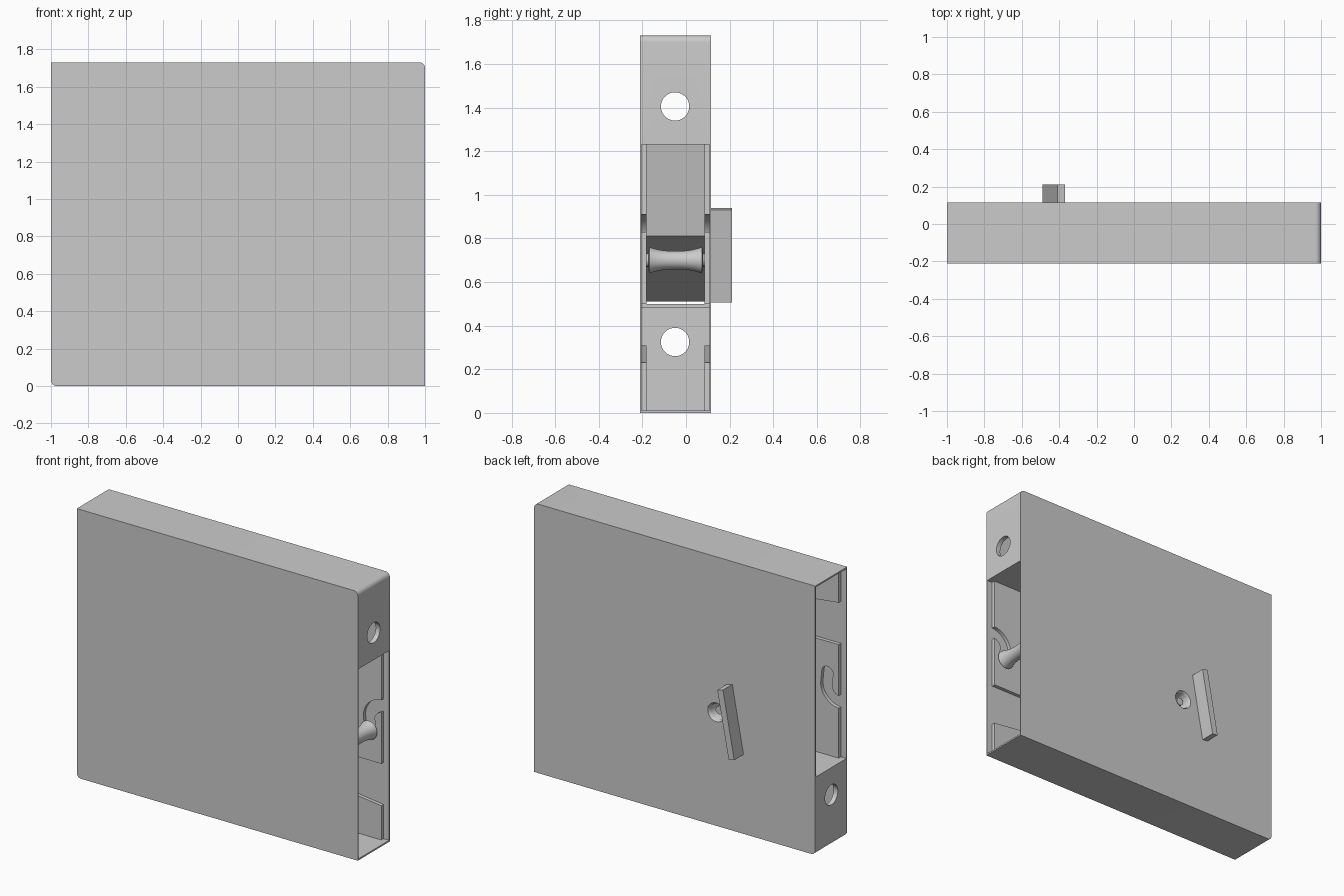
import bpy, bmesh, math
from mathutils import Matrix, Vector

cube = bpy.data.objects.get("Cube")
if cube:
    bpy.data.objects.remove(cube)

W, H = 1.0, 1.73            # half width, height
FRONT, BACK = -0.21, 0.115  # outer faces in y
SKIN, PAD = 0.007, 0.03     # cover and pad thickness
MID = (FRONT + BACK) / 2

gray = bpy.data.materials.new("plain_gray")
gray.use_nodes = True
color = (0.6, 0.6, 0.6, 1)
gray.diffuse_color = color
gray.node_tree.nodes["Principled BSDF"].inputs["Base Color"].default_value = color


def finish(name, bm):
    bmesh.ops.recalc_face_normals(bm, faces=bm.faces)
    mesh = bpy.data.meshes.new(name)
    bm.to_mesh(mesh)
    bm.free()
    mesh.materials.append(gray)
    obj = bpy.data.objects.new(name, mesh)
    bpy.context.collection.objects.link(obj)
    return obj


def prism(name, outline, y0, y1):
    """Extrude an x-z outline along y."""
    bm = bmesh.new()
    face = bm.faces.new([bm.verts.new((x, y0, z)) for x, z in outline])
    ext = bmesh.ops.extrude_face_region(bm, geom=[face])
    verts = [v for v in ext["geom"] if isinstance(v, bmesh.types.BMVert)]
    bmesh.ops.translate(bm, verts=verts, vec=(0, y1 - y0, 0))
    return finish(name, bm)


def rod(name, center, radius, length, axis, radius2=None):
    bm = bmesh.new()
    turn = Vector((0, 0, 1)).rotation_difference(Vector(axis)).to_matrix().to_4x4()
    bmesh.ops.create_cone(bm, cap_ends=True, segments=32, radius1=radius,
                          radius2=radius if radius2 is None else radius2, depth=length,
                          matrix=Matrix.Translation(center) @ turn)
    return finish(name, bm)


def cut(obj, cutter):
    mod = obj.modifiers.new("cut", "BOOLEAN")
    mod.operation, mod.object, mod.solver = "DIFFERENCE", cutter, "EXACT"
    bpy.context.view_layer.objects.active = obj
    bpy.ops.object.modifier_apply(modifier=mod.name)
    bpy.data.objects.remove(cutter)


def smooth(obj):
    bpy.ops.object.select_all(action="DESELECT")
    obj.select_set(True)
    bpy.context.view_layer.objects.active = obj
    bpy.ops.object.shade_smooth_by_angle(angle=math.radians(35))


def turned(points):
    """Half turn of an outline about the middle of the case."""
    return [(-x, H - z) for x, z in points]


def arc(cx, cz, r, a0, a1, n=8):
    return [(cx + r * math.cos(math.radians(a0 + (a1 - a0) * i / n)),
             cz + r * math.sin(math.radians(a0 + (a1 - a0) * i / n))) for i in range(n + 1)]


# Covers with two opposite rounded corners
R = 0.03
corner = arc(W - R, H - R, R, 90, 0)
cover = [(-W, H)] + corner + [(W, 0)] + turned(corner)
front_cover = prism("front_cover", cover, FRONT, FRONT + SKIN)
back_cover = prism("back_cover", cover, BACK - SKIN, BACK)

# Two identical end frames: long wall, drilled end wall and inner shelf
frame = [(-W, H)] + corner + [(W, 1.23), (0.47, 1.23), (0.47, 1.25), (0.97, 1.25),
                             (0.97, H - 0.01), (-W, H - 0.01)]
for name, outline, side in (("upper_frame", frame, 1), ("lower_frame", turned(frame), -1)):
    part = prism(name, outline, FRONT + 0.001, BACK - 0.001)
    hole_z = H / 2 + side * 0.54
    cut(part, rod("hole_cutter", (side * W, -0.05, hole_z), 0.065, 0.2, (1, 0, 0)))
    smooth(part)
for part in (front_cover, back_cover):
    smooth(part)

# Slanted core block between the shelves
core = prism("core_block", [(0.49, 1.235), (0.41, 0.81), (-0.49, 0.51), (-0.41, 0.94)],
             FRONT + 0.002, BACK - 0.002)

# Blind countersunk hole in the back with a pin inside
hx, hz = -0.295, 0.73
for part in (core, back_cover):
    cut(part, rod("bore_cutter", (hx, BACK, hz), 0.05, 0.2, (0, 1, 0)))
    cut(part, rod("sink_cutter", (hx, BACK, hz), 0.04, 0.06, (0, 1, 0), 0.08))
    smooth(part)
smooth(rod("bore_pin", (hx, BACK - 0.07, hz), 0.025, 0.08, (0, 1, 0)))

# Lever bar on the back
prism("lever_bar", [(-0.49, 0.51), (-0.41, 0.94), (-0.37, 0.93), (-0.45, 0.505)],
      BACK - 0.002, 0.21)

# Curved groove with a round end
groove_mid = [(1.05, 0.87), (0.97, 0.87)] + arc(0.97, 0.77, 0.1, 100, 170) + [(0.88, 0.70)]


def offset(points, d):
    out = []
    for i, p in enumerate(points):
        a, b = Vector(points[max(i - 1, 0)]), Vector(points[min(i + 1, len(points) - 1)])
        t = (b - a).normalized()
        out.append((p[0] - t.y * d, p[1] + t.x * d))
    return out


g = 0.04
t = Vector(groove_mid[-1]) - Vector(groove_mid[-2])
heading = math.degrees(math.atan2(t.y, t.x))
tip = arc(*groove_mid[-1], g, heading - 90, heading + 90)
groove = offset(groove_mid, -g)[:-1] + tip[::-1] + offset(groove_mid, g)[:-1][::-1]
groove = offset(groove_mid, -g)[:-1] + tip + offset(groove_mid, g)[:-1][::-1]

# Raised pads inside both covers, repeated by a half turn
guide = [(0.96, 0.5), (0.96, 1.235), (0.485, 1.235), (0.41, 0.82), (-0.1, 0.65), (-0.1, 0.5)]
foot = [(0.96, 0.005), (0.96, 0.23), (0.3, 0.31), (-0.3, 0.31), (-0.3, 0.005)]
for side, y0, y1 in (("front", FRONT + 0.005, FRONT + PAD), ("back", BACK - PAD, BACK - 0.005)):
    for end, flip in (("left", lambda p: p), ("right", turned)):
        pad = prism(f"{side}_{end}_guide_pad", flip(guide), y0, y1)
        cut(pad, prism("groove_cutter", flip(groove), y0 - 0.01, y1 + 0.01))
        smooth(pad)
        prism(f"{side}_{end}_corner_pad", flip(foot), y0, y1)

# Waisted roller riding in the groove end
bm = bmesh.new()
half, n = 0.125, 12
profile = [(0.03, -0.155), (0.03, -half), (0.045, -half)]
profile += [(0.042 + 0.018 * abs(2 * i / n - 1) ** 2.5, -0.12 + 0.24 * i / n) for i in range(n + 1)]
profile += [(0.045, half), (0.03, half), (0.03, 0.155)]
verts = [bm.verts.new((0.88 + r, MID + y, 0.70)) for r, y in profile]
edges = [bm.edges.new(pair) for pair in zip(verts, verts[1:])]
bmesh.ops.spin(bm, geom=verts + edges, cent=(0.88, 0, 0.70), axis=(0, 1, 0),
               angle=math.tau, steps=32, use_merge=True)
bmesh.ops.remove_doubles(bm, verts=bm.verts, dist=0.0001)
smooth(finish("roller", bm))
